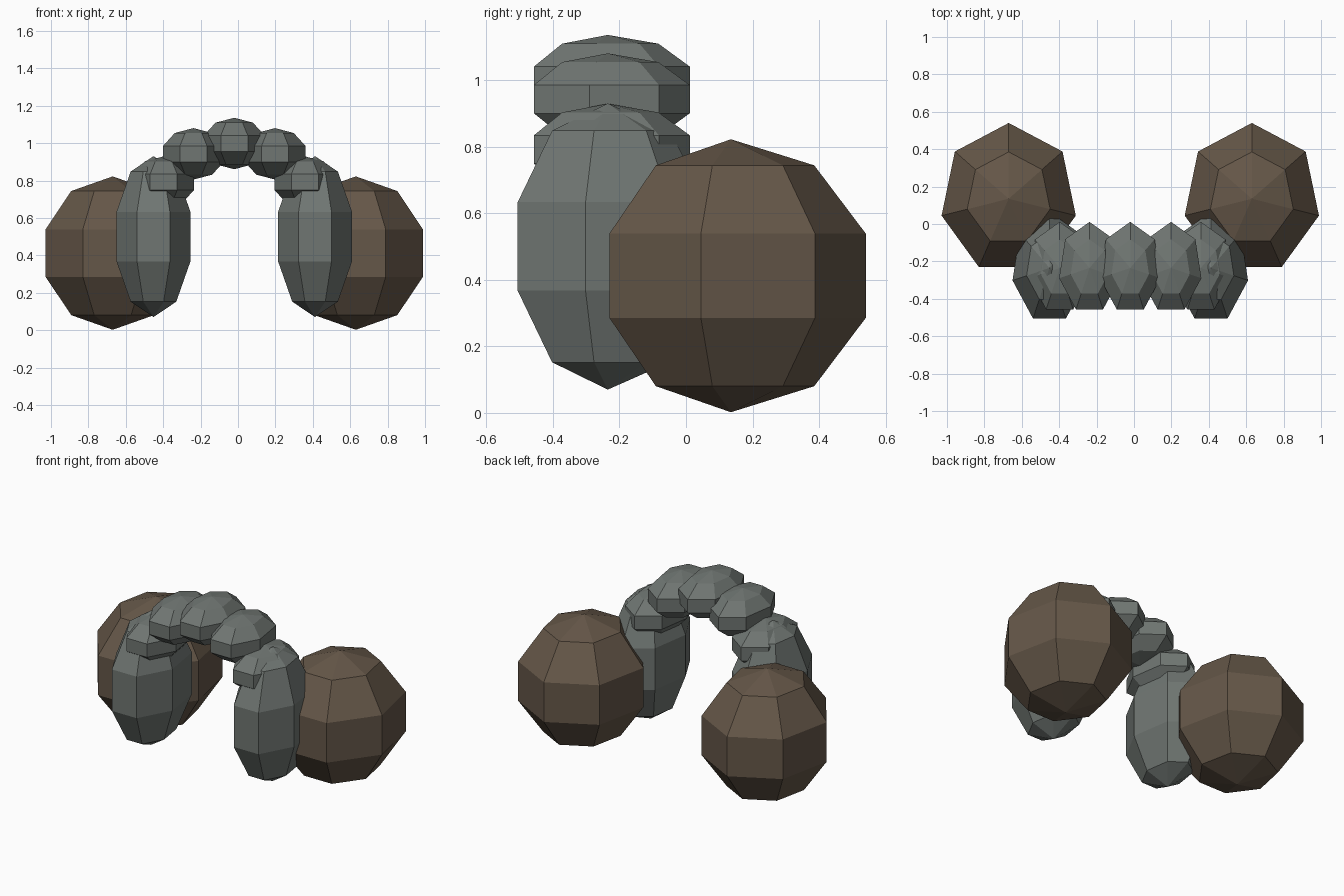
import bpy
from math import cos, sin, radians

if "Cube" in bpy.data.objects:
    bpy.data.objects.remove(bpy.data.objects["Cube"])


def material(name, rgb):
    mat = bpy.data.materials.new(name)
    mat.diffuse_color = (*rgb, 1)
    mat.use_nodes = True
    mat.node_tree.nodes["Principled BSDF"].inputs["Base Color"].default_value = mat.diffuse_color
    return mat


stone = material("stone", (0.16, 0.18, 0.168))
earth = material("earth", (0.13, 0.095, 0.065))


def boulder(name, centre, radii, mat):
    """Flat-shaded seven-sided low-poly ellipsoid."""
    bpy.ops.mesh.primitive_uv_sphere_add(segments=7, ring_count=5, radius=1, location=centre)
    obj = bpy.context.object
    obj.name = name
    obj.scale = radii
    bpy.ops.object.transform_apply(location=False, rotation=False, scale=True)
    obj.data.materials.append(mat)
    return obj


MID_X, ARCH_Y = -0.02, -0.235

for side, label in ((-1, "left"), (1, "right")):
    # Large brown boulders behind
    boulder(f"{label}_boulder", (MID_X + side * 0.65, 0.135, 0.412),
            (0.387, 0.426, 0.41), earth)
    # Upright pillar stones
    boulder(f"{label}_pillar", (MID_X + side * 0.432, ARCH_Y, 0.5),
            (0.213, 0.316, 0.43), stone)

# Five arch stones spaced along a half ellipse
for i in range(5):
    a = radians(30 + 30 * i)
    boulder(f"arch_stone_{i + 1}",
            (MID_X + 0.436 * cos(a), ARCH_Y, 0.585 + 0.413 * sin(a)),
            (0.175, 0.259, 0.1375), stone)
